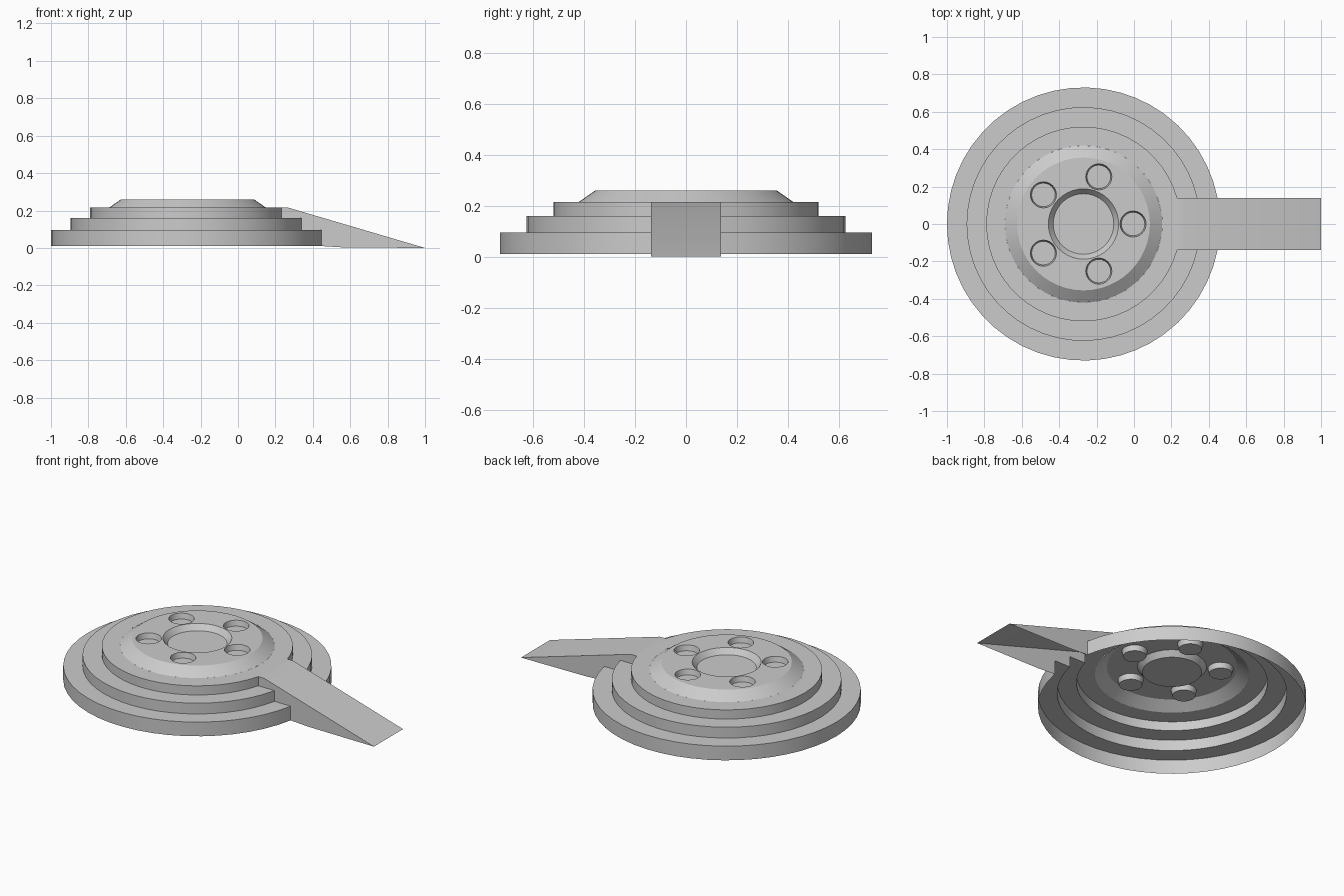
import bpy, bmesh
from math import sin, cos, asin, pi, sqrt, radians

if "Cube" in bpy.data.objects:
    bpy.data.objects.remove(bpy.data.objects["Cube"])

CX = -0.27          # axis of the round body
W = 0.138           # half width of the pointer
N = 48              # segments around


def finish(bm, name):
    """Weld, face the open shell upward / outward, smooth by angle."""
    bmesh.ops.remove_doubles(bm, verts=bm.verts, dist=1e-4)
    bmesh.ops.recalc_face_normals(bm, faces=bm.faces)
    if sum(f.normal.z * f.calc_area() for f in bm.faces) < 0:
        bmesh.ops.reverse_faces(bm, faces=bm.faces)
    me = bpy.data.meshes.new(name)
    bm.to_mesh(me)
    bm.free()
    ob = bpy.data.objects.new(name, me)
    bpy.context.collection.objects.link(ob)
    bpy.ops.object.select_all(action='DESELECT')
    ob.select_set(True)
    bpy.context.view_layer.objects.active = ob
    bpy.ops.object.shade_smooth_by_angle(angle=radians(25))


def arc(bm, r, z, a0, a1, n, x=CX, y=0):
    return [bm.verts.new((x + r * cos(a0 + (a1 - a0) * i / n),
                          y + r * sin(a0 + (a1 - a0) * i / n), z)) for i in range(n + 1)]


def bridge(bm, a, b, closed=False):
    for i in range(len(a) if closed else len(a) - 1):
        j = (i + 1) % len(a)
        bm.faces.new((a[i], a[j], b[j], b[i]))


def circle(bm, r, z, n, x=CX, y=0):
    return arc(bm, r, z, 0, 2 * pi * (n - 1) / n, n - 1, x, y)


# stepped body: open shell, with a slot where the pointer joins
steps = [(0.42, 0.215), (0.52, 0.215), (0.52, 0.16), (0.625, 0.16),
         (0.625, 0.095), (0.73, 0.095), (0.73, 0.01)]
bm = bmesh.new()
rows = []
for r, z in steps:
    g = asin(W / r)
    rows.append(arc(bm, r, z, g, 2 * pi - g, N))
for a, b in zip(rows, rows[1:]):
    bridge(bm, a, b)
finish(bm, "stepped_body")

# raised hub: bevelled rim, deck with one centre recess and five cups
bm = bmesh.new()
top = circle(bm, 0.355, 0.26, N)
bridge(bm, circle(bm, 0.42, 0.215, N), top, True)
loops = [top]
cups = [(CX, 0, 0.188, 0.162, 40)]
for k in range(5):
    t = 2 * pi * k / 5
    cups.append((CX + 0.265 * cos(t), 0.265 * sin(t), 0.07, 0.063, 24))
for x, y, r1, r2, n in cups:
    rim = circle(bm, r1, 0.26, n, x, y)
    floor = circle(bm, r2, 0.228, n, x, y)
    bridge(bm, rim, floor, True)
    bm.faces.new(floor)
    loops.append(rim)
edges = [bm.edges.get((l[i], l[(i + 1) % len(l)])) for l in loops for i in range(len(l))]
bmesh.ops.triangle_fill(bm, use_beauty=True, edges=edges, normal=(0, 0, 1))
finish(bm, "hub")

# pointer: flat shoulder, sloping top and stepped side walls, open below
bm = bmesh.new()
g = asin(W / 0.42)
inner = arc(bm, 0.42, 0.215, -g, g, 8)
ridge = [bm.verts.new((0.27, s * W, 0.215)) for s in (1, -1)]
tip = [bm.verts.new((1, s * W, 0)) for s in (1, -1)]
root = [bm.verts.new((CX + sqrt(0.52 ** 2 - W * W), s * W, 0.215)) for s in (1, -1)]
bm.faces.new(inner + [root[0]] + ridge + [root[1]])
bm.faces.new((ridge[0], tip[0], tip[1], ridge[1]))
for i, s in enumerate((1, -1)):
    wall = [tip[i], ridge[i], root[i]]
    wall += [bm.verts.new((CX + sqrt(r * r - W * W), s * W, z)) for r, z in steps[2:]]
    wall.append(bm.verts.new((0.56, s * W, 0.003)))
    bm.faces.new(wall)
finish(bm, "pointer")
